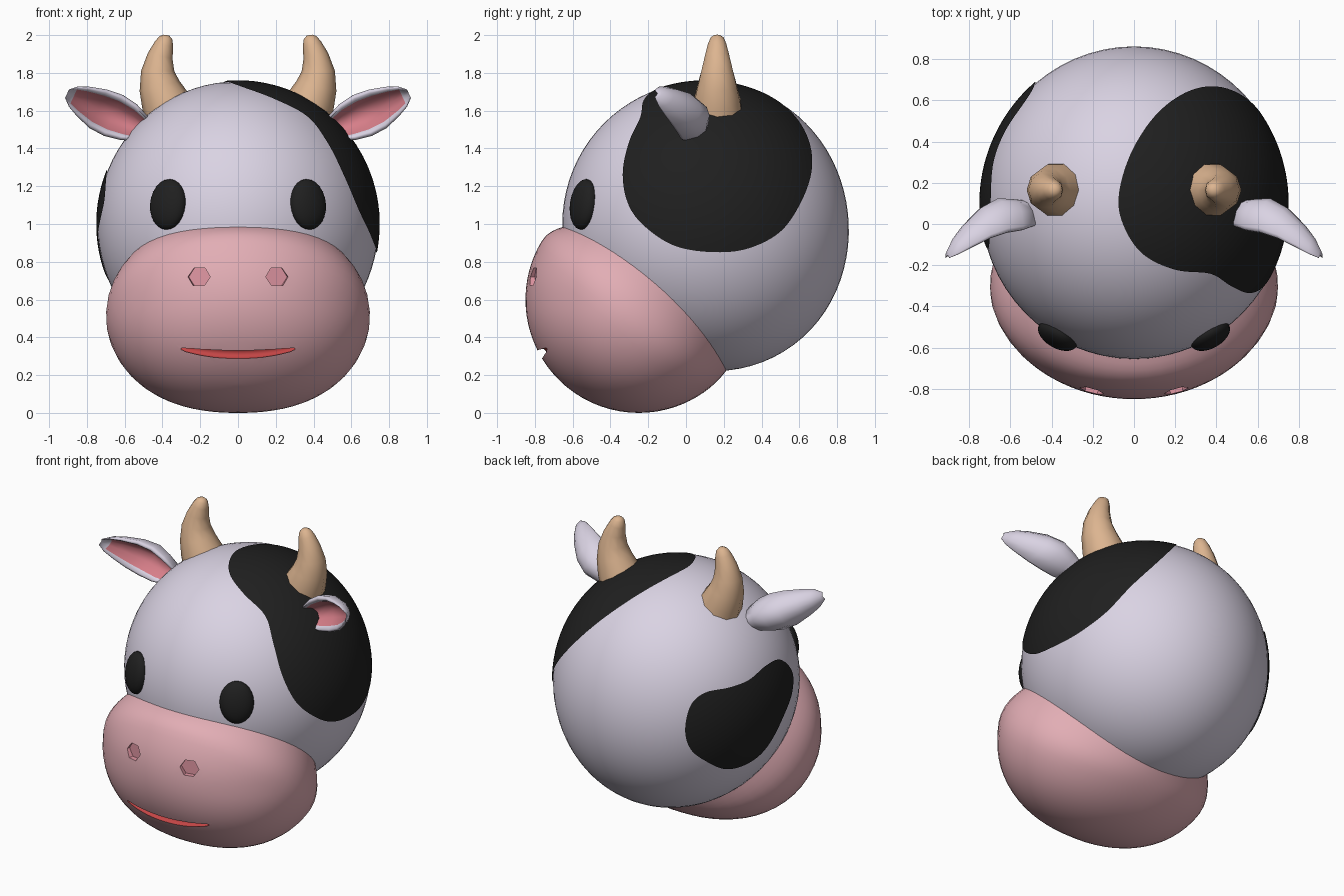
import bpy, bmesh, math
from mathutils import Vector, Matrix

cube = bpy.data.objects.get("Cube")
if cube:
    bpy.data.objects.remove(cube)


def material(name, rgb):
    m = bpy.data.materials.new(name)
    m.use_nodes = True
    m.diffuse_color = (*rgb, 1)
    m.node_tree.nodes["Principled BSDF"].inputs["Base Color"].default_value = (*rgb, 1)
    return m


WHITE = material("lilac white", (0.70, 0.65, 0.77))
PINK = material("muzzle pink", (0.76, 0.42, 0.46))
NOSTRIL = material("nostril pink", (0.76, 0.31, 0.37))
DEEP = material("ear pink", (0.68, 0.21, 0.25))
RED = material("mouth red", (0.55, 0.06, 0.06))
HORN = material("horn tan", (0.72, 0.46, 0.28))
BLACK = material("soft black", (0.014, 0.014, 0.014))

HEAD = Vector((0, 0.1, 1.0))
R = 0.755
SEAM_UP = Vector((0, 0.659, 0.752))      # from the muzzle towards the back of the head
SEAM_BACK = Vector((0, 0.752, -0.659))   # along the seam, down and back
NAPE = Vector((0, 0.55, -0.835))
X, Y, Z = Vector((1, 0, 0)), Vector((0, 1, 0)), Vector((0, 0, 1))


def head_point(d, lift=0):
    """Point on the head in direction d: a ball, fuller at the nape and narrower in x."""
    d = d.normalized()
    return HEAD + d * (R * (1 + 0.052 * max(0, d.dot(NAPE)) ** 3 - 0.014 * d.x ** 2) + lift)


def finish(name, bm, mats, recalc=True):
    if recalc:
        bmesh.ops.recalc_face_normals(bm, faces=bm.faces)
    mesh = bpy.data.meshes.new(name)
    bm.to_mesh(mesh)
    bm.free()
    for m in mats:
        mesh.materials.append(m)
    ob = bpy.data.objects.new(name, mesh)
    bpy.context.collection.objects.link(ob)
    return ob


def smooth(ob, angle=45):
    bpy.ops.object.select_all(action="DESELECT")
    ob.select_set(True)
    bpy.context.view_layer.objects.active = ob
    bpy.ops.object.shade_smooth_by_angle(angle=math.radians(angle))


def skin(bm, rings, caps=(0, -1)):
    """Bridge equal closed rings of points and cap the chosen ends; returns rows of faces."""
    rows = [[bm.verts.new(p) for p in ring] for ring in rings]
    n = len(rows[0])
    faces = [[bm.faces.new((a[i], a[(i + 1) % n], b[(i + 1) % n], b[i])) for i in range(n)]
             for a, b in zip(rows, rows[1:])]
    for row in (rows[c] for c in caps):
        mid = bm.verts.new(sum((v.co for v in row), Vector()) / n)
        for i in range(n):
            bm.faces.new((row[i], row[(i + 1) % n], mid))
    return faces


def tube(name, path, radii, sides, mat):
    rings = []
    for i, p in enumerate(path):
        t = (path[min(i + 1, len(path) - 1)] - path[max(i - 1, 0)]).normalized()
        side = t.cross(Y).normalized()
        front = side.cross(t)
        angles = [2 * math.pi * k / sides for k in range(sides)]
        rings.append([p + radii[i] * (side * math.cos(a) + front * math.sin(a)) for a in angles])
    bm = bmesh.new()
    skin(bm, rings)
    return finish(name, bm, [mat])


# Head ball, open where the muzzle covers it
bm = bmesh.new()
bmesh.ops.create_uvsphere(bm, u_segments=64, v_segments=40, radius=R)
bmesh.ops.delete(bm, geom=[v for v in bm.verts if v.co.dot(SEAM_UP) < -0.56], context="VERTS")
for v in bm.verts:
    v.co = head_point(v.co)
smooth(finish("head", bm, [WHITE]))

# Muzzle: swept from the curved seam on the head to a rounded pole
MUZZLE = Vector((0, -0.25, 0.6))
SEGS, ROWS = 56, 22


def muzzle_radius(d):
    flat = math.hypot(d.y, d.z)
    power = 2 + 0.3 * max(0, -d.z) / max(flat, 0.001)   # squarer towards the chin
    return ((abs(d.x) / 0.71) ** power + (flat / 0.6) ** power) ** (-1 / power)


rings = []
for j in range(ROWS):
    t = 0.985 * (j / (ROWS - 1)) ** 1.2
    ring = []
    for i in range(SEGS):
        phi = 2 * math.pi * i / SEGS
        c, s = math.cos(phi), math.sin(phi)
        depth = -0.5 + 0.01 * c + 0.085 * s * s
        reach = math.sqrt(R * R - depth * depth)
        start = head_point(SEAM_UP * depth + reach * (SEAM_BACK * c + X * s)) - MUZZLE
        d = start.normalized().slerp(-SEAM_UP, t)
        blend = math.sin(min(t / (0.13 + 0.12 * s * s), 1) * math.pi / 2)
        ring.append(MUZZLE + d * (start.length * (1 - blend) + muzzle_radius(d) * blend))
    rings.append(ring)
bm = bmesh.new()
skin(bm, rings)
muzzle = finish("muzzle", bm, [PINK])

# Cutters for the smile and the nostrils
steps = [k / 10 for k in range(-10, 11)]
cutters = [tube("smile_cutter",
                [Vector((0.325 * s, -0.765 + 0.05 * s * s, 0.314 + 0.038 * s * s)) for s in steps],
                [0.01 + 0.017 * math.sqrt(1 - s * s) for s in steps], 12, RED)]
for sx in (-1, 1):
    bm = bmesh.new()
    bmesh.ops.create_cone(bm, segments=6, radius1=0.061, radius2=0.061, depth=0.2, cap_ends=True,
                          matrix=Matrix.Translation((sx * 0.223, -0.885, 0.72))
                          @ Matrix.Rotation(sx * 0.22, 4, "Z") @ Matrix.Diagonal((1, 1, 0.88, 1))
                          @ Matrix.Rotation(math.pi / 2, 4, "X") @ Matrix.Rotation(math.pi / 6, 4, "Z"))
    cutters.append(finish("nostril_cutter", bm, [NOSTRIL]))
for c in cutters:
    c.hide_render = True
    mod = muzzle.modifiers.new("cut", "BOOLEAN")
    mod.operation, mod.solver, mod.object = "DIFFERENCE", "EXACT", c
    mod.material_mode = "TRANSFER"
    bpy.context.view_layer.objects.active = muzzle
    bpy.ops.object.modifier_apply(modifier=mod.name)
    bpy.data.objects.remove(c)
smooth(muzzle, 40)


# Black coat patches: thin plates that follow the head
def on_ball(a, b, right, up, out):
    return right * a + up * b + out * math.sqrt(max(R * R - a * a - b * b, 0))


def patch(name, pts, sub=6, rows=12):
    n = len(pts)
    edge = []
    for i in range(n):
        p0, p1, p2, p3 = (pts[(i + k) % n] for k in (-1, 0, 1, 2))
        for s in range(sub):
            t = s / sub
            edge.append(p1 + 0.5 * t * (p2 - p0 + t * (2 * p0 - 5 * p1 + 4 * p2 - p3
                                                     + t * (3 * p1 - p0 - 3 * p2 + p3))))
    mid = sum(pts, Vector()) / n
    bm = bmesh.new()
    skin(bm, [[head_point(mid.lerp(e, 0.02 + 0.98 * j / rows), 0.006) for e in edge]
              for j in range(rows + 1)], caps=(0,))
    bmesh.ops.recalc_face_normals(bm, faces=bm.faces)
    bm.normal_update()
    if sum(f.normal.dot(mid) for f in bm.faces) < 0:
        bmesh.ops.reverse_faces(bm, faces=bm.faces)
    smooth(finish(name, bm, [BLACK], recalc=False))


crown = [(0.56, -0.335), (0.47, -0.30), (0.37, -0.24), (0.2, -0.22), (0.05, -0.15), (-0.04, -0.03),
         (-0.075, 0.12), (-0.02, 0.33), (0.1, 0.52), (0.25, 0.635), (0.4, 0.665)]
cheek = [(0.61, 1.12), (0.5, 0.96), (0.33, 0.87), (0.15, 0.85), (-0.05, 0.88), (-0.2, 0.97), (-0.3, 1.09)]
patch("left_coat_patch", [on_ball(x, y - HEAD.y, X, Y, Z) for x, y in crown]
      + [on_ball(y - HEAD.y, z - HEAD.z, Y, Z, X) for y, z in cheek])

out = Vector((-0.535, 0.731, 0.42)).normalized()
right = Z.cross(out).normalized()
up = out.cross(right)
spot = [(0.625, 0.105), (0.70, 0.03), (0.70, -0.09), (0.64, -0.25), (0.52, -0.45), (0.40, -0.53),
        (0.28, -0.55), (0.16, -0.50), (0.07, -0.43), (0.036, -0.315), (0.07, -0.167),
        (0.16, -0.09), (0.31, -0.06), (0.43, -0.015), (0.535, 0.07)]
patch("right_coat_patch", [on_ball(a, b, right, up, out) for a, b in spot])

# Ear cross-section (height, depth): round back, thick rolled rim, hollow front
half = [(1, 0), (0.8, 0.55), (0.4, 0.9), (0, 1), (-0.4, 0.9), (-0.8, 0.55), (-1, 0)]
hollow = [(-0.95, -0.13), (-0.82, -0.16), (-0.68, 0.0), (-0.4, 0.4), (0, 0.55),
          (0.4, 0.4), (0.68, 0.0), (0.82, -0.16), (0.95, -0.13)]
section = half + hollow
# Ear stations: x, rim y, z, half height, depth
stations = [(0.50, 0.01, 1.50, 0.07, 0.1), (0.58, -0.01, 1.54, 0.105, 0.13), (0.66, -0.02, 1.575, 0.12, 0.145),
            (0.74, -0.05, 1.61, 0.113, 0.13), (0.82, -0.1, 1.65, 0.085, 0.1),
            (0.87, -0.135, 1.675, 0.06, 0.07), (0.905, -0.16, 1.69, 0.025, 0.03)]
horn_path = [(0.35, 1.56), (0.385, 1.65), (0.415, 1.73), (0.425, 1.81), (0.412, 1.89), (0.392, 1.95),
             (0.382, 1.985), (0.38, 2.0)]

for side, sx in (("left", 1), ("right", -1)):
    # Horn
    smooth(tube(side + "_horn", [Vector((sx * x, 0.165, z)) for x, z in horn_path],
                [0.14, 0.129, 0.109, 0.088, 0.067, 0.051, 0.036, 0.016], 10, HORN), 60)

    # Ear
    bm = bmesh.new()
    rows = skin(bm, [[Vector((sx * (x - 0.42 * h * a), y + d * b, z + 0.9 * h * a)) for a, b in section]
                     for x, y, z, h, d in stations])
    for row in rows[:-1]:
        for f in row[len(half) + 2:-3]:
            f.material_index = 1
    smooth(finish(side + "_ear", bm, [WHITE, DEEP]), 75)

    # Eye
    normal = Vector((sx * 0.375, -0.65, 0.105)).normalized()
    bm = bmesh.new()
    bmesh.ops.create_uvsphere(bm, u_segments=24, v_segments=16, radius=1)
    bmesh.ops.transform(bm, verts=bm.verts, matrix=Matrix.Translation(head_point(normal, -0.004))
                        @ normal.to_track_quat("Z", "Y").to_matrix().to_4x4()
                        @ Matrix.Diagonal((0.105, 0.135, 0.058, 1)))
    smooth(finish(side + "_eye", bm, [BLACK]))
